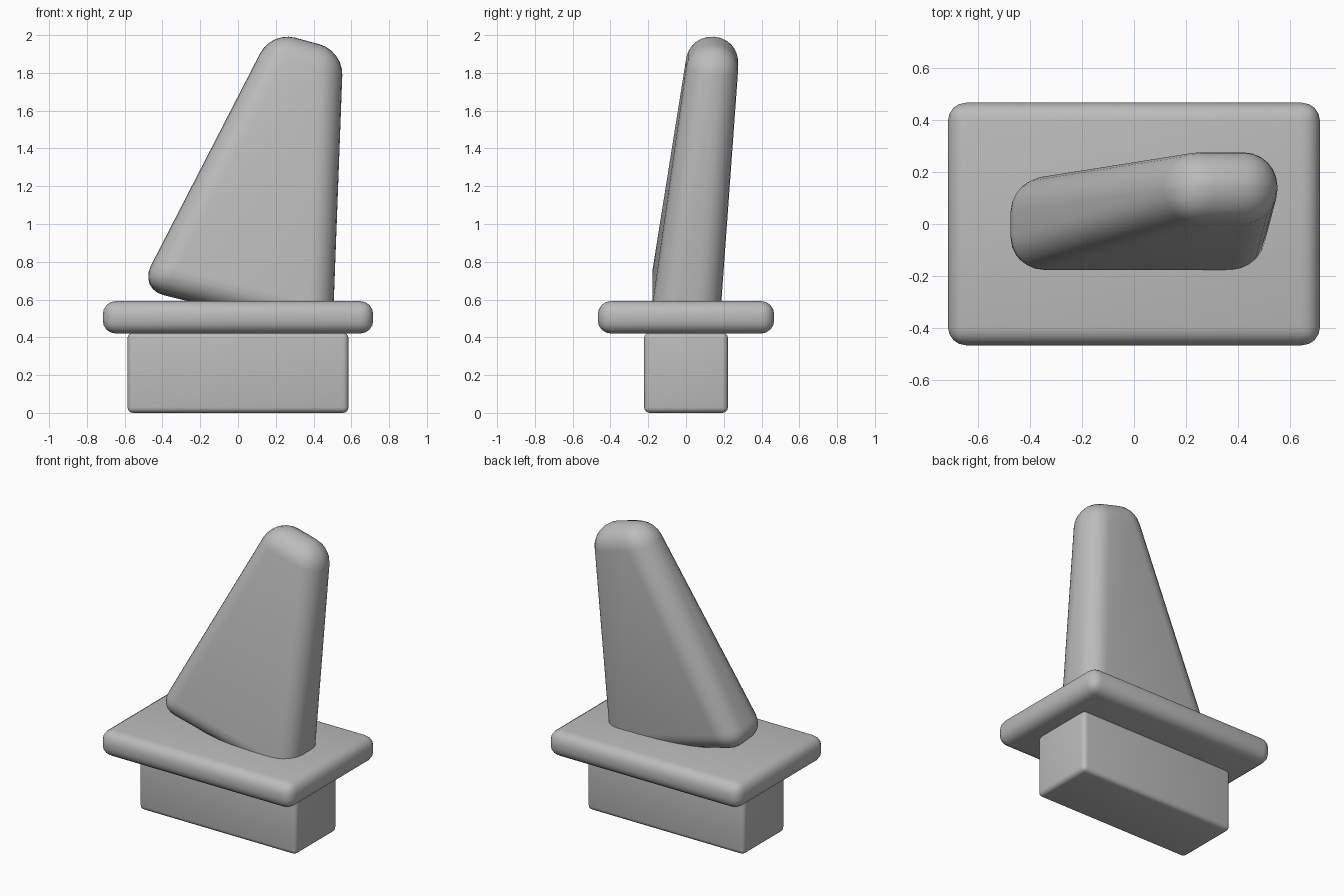
import bpy
import bmesh
import math

if "Cube" in bpy.data.objects:
    bpy.data.objects.remove(bpy.data.objects["Cube"], do_unlink=True)

grey = bpy.data.materials.new("plain grey")
grey.use_nodes = True
colour = (0.5, 0.5, 0.5, 1)
grey.diffuse_color = colour
grey.node_tree.nodes["Principled BSDF"].inputs["Base Color"].default_value = colour


def rounded_block(name, corners, radius, segments):
    """Six-sided block: bottom ring of four corners, then top ring, with rounded edges."""
    mesh = bpy.data.meshes.new(name)
    bm = bmesh.new()
    verts = [bm.verts.new(c) for c in corners]
    bm.faces.new(verts[3::-1])
    bm.faces.new(verts[4:])
    for i in range(4):
        j = (i + 1) % 4
        bm.faces.new((verts[i], verts[j], verts[j + 4], verts[i + 4]))
    bmesh.ops.recalc_face_normals(bm, faces=bm.faces)
    bm.to_mesh(mesh)
    bm.free()
    mesh.materials.append(grey)
    obj = bpy.data.objects.new(name, mesh)
    bpy.context.collection.objects.link(obj)
    bevel = obj.modifiers.new("Rounded edges", 'BEVEL')
    bevel.width = radius
    bevel.segments = segments
    bevel.limit_method = 'NONE'
    bpy.ops.object.select_all(action='DESELECT')
    obj.select_set(True)
    bpy.context.view_layer.objects.active = obj
    bpy.ops.object.modifier_apply(modifier=bevel.name)
    bpy.ops.object.shade_smooth_by_angle(angle=math.radians(35))
    return obj


def box_corners(x, y, low, high):
    return [(sx * x, sy * y, z) for z in (low, high)
            for sx, sy in ((-1, -1), (1, -1), (1, 1), (-1, 1))]


def lever_ring(left, right, front, back):
    """Slanted ring; the back edge dips because the lever leans backwards."""
    dip = 0.045 * (back - front)
    return [(x, y, z + d) for (x, z), y, d in (
        (left, front, dip), (right, front, dip),
        (right, back, -dip), (left, back, -dip))]


# Body and cover plate
rounded_block("switch_body", box_corners(0.585, 0.222, 0, 0.425), 0.03, 4)
rounded_block("cover_plate", box_corners(0.716, 0.467, 0.42, 0.592), 0.07, 4)

# Tapered, leaning lever
rounded_block(
    "lever",
    lever_ring((-0.52, 0.66), (0.50, 0.405), -0.195, 0.175)
    + lever_ring((0.177, 2.02), (0.557, 1.917), 0.02, 0.285),
    0.13, 6)
